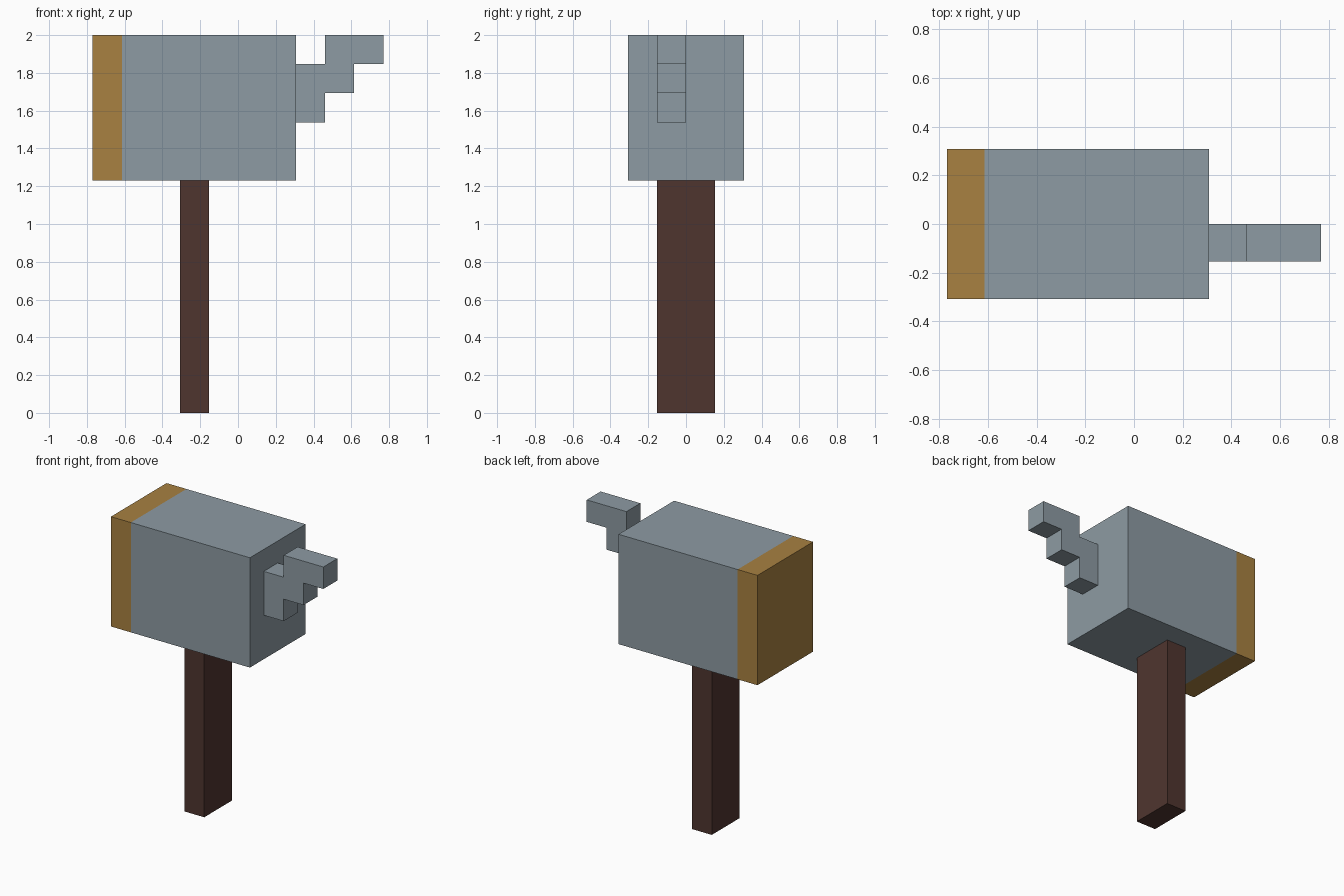
import bpy
import bmesh

if "Cube" in bpy.data.objects:
    bpy.data.objects.remove(bpy.data.objects["Cube"], do_unlink=True)

U = 2 / 13  # one block


def material(name, rgb):
    linear = [((c / 255 + 0.055) / 1.055) ** 2.4 for c in rgb]
    mat = bpy.data.materials.new(name)
    mat.use_nodes = True
    mat.diffuse_color = (*linear, 1)
    bsdf = mat.node_tree.nodes["Principled BSDF"]
    bsdf.inputs["Base Color"].default_value = (*linear, 1)
    bsdf.inputs["Roughness"].default_value = 0.8
    return mat


def extruded(name, profile, y0, y1, mats):
    """Extrude an xz profile, given in blocks, from y0 to y1."""
    bm = bmesh.new()
    face = bm.faces.new([bm.verts.new((x * U, y0 * U, z * U)) for x, z in profile])
    moved = bmesh.ops.extrude_face_region(bm, geom=[face], use_keep_orig=True)["geom"]
    verts = [v for v in moved if isinstance(v, bmesh.types.BMVert)]
    bmesh.ops.translate(bm, verts=verts, vec=(0, (y1 - y0) * U, 0))
    bmesh.ops.recalc_face_normals(bm, faces=bm.faces)
    mesh = bpy.data.meshes.new(name)
    bm.to_mesh(mesh)
    bm.free()
    for mat in mats:
        mesh.materials.append(mat)
    obj = bpy.data.objects.new(name, mesh)
    bpy.context.collection.objects.link(obj)
    return obj


def rect(x0, x1, z0, z1):
    return [(x0, z0), (x1, z0), (x1, z1), (x0, z1)]


steel = material("steel grey", (141, 155, 163))
gold = material("dull gold", (168, 129, 65))
wood = material("dark wood", (79, 53, 47))

# Handle
extruded("handle", rect(-2, -1, 0, 8), -1, 1, [wood])

# Head, cut near its right end so the end band can be gold
head = extruded("hammer_head", rect(-5, 2, 8, 13), -2, 2, [steel, gold])
bm = bmesh.new()
bm.from_mesh(head.data)
bmesh.ops.bisect_plane(bm, geom=bm.verts[:] + bm.edges[:] + bm.faces[:],
                       plane_co=(-4 * U, 0, 0), plane_no=(1, 0, 0))
for face in bm.faces:
    face.material_index = int(face.calc_center_median().x < -4 * U)
bm.to_mesh(head.data)
bm.free()

# Stepped claw rising from the left end
extruded("stepped_claw",
         [(2, 10), (3, 10), (3, 11), (4, 11), (4, 12), (5, 12),
          (5, 13), (3, 13), (3, 12), (2, 12)], -1, 0, [steel])
